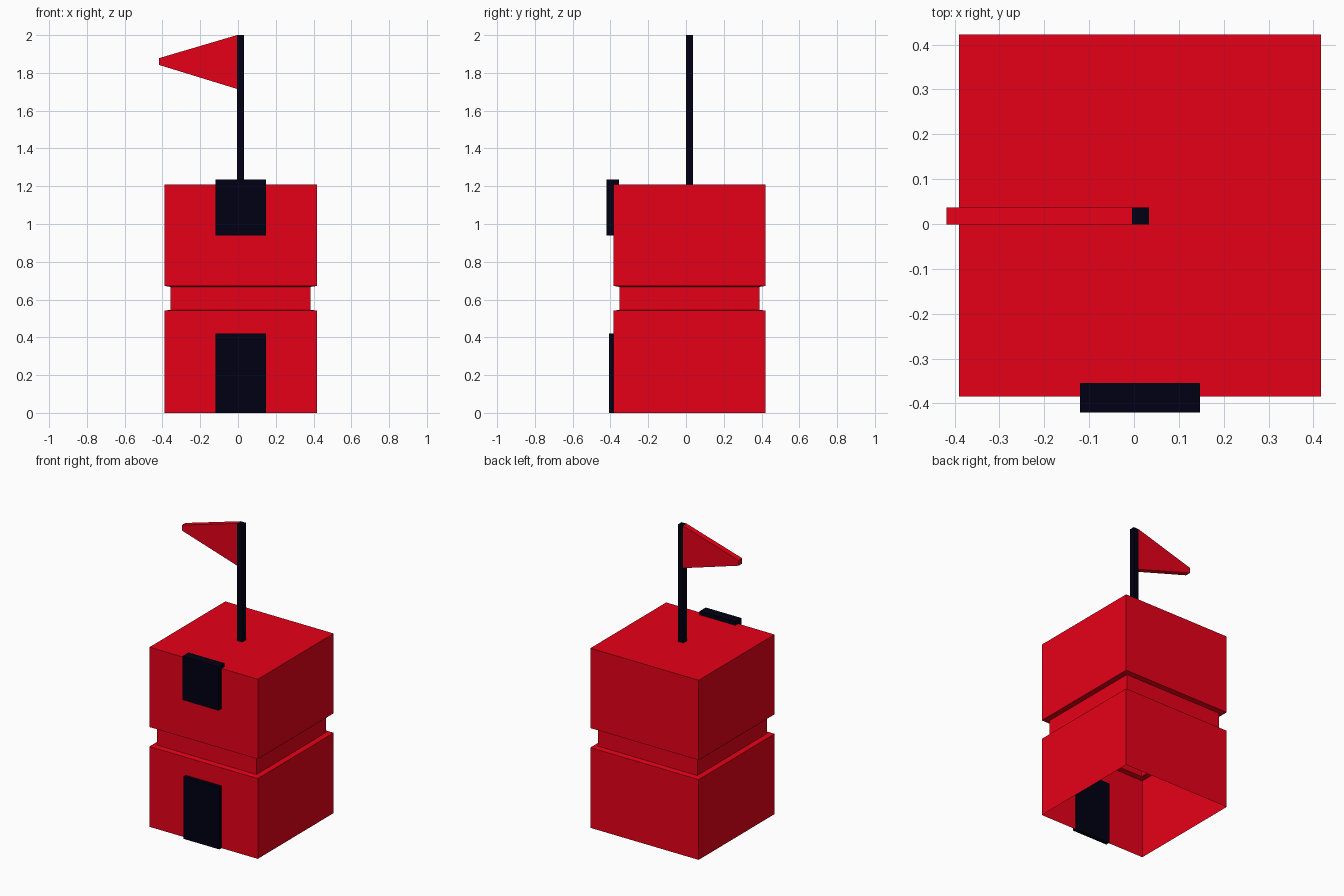
import bpy, bmesh

if "Cube" in bpy.data.objects:
    bpy.data.objects.remove(bpy.data.objects["Cube"])


def material(name, colour):
    m = bpy.data.materials.new(name)
    m.diffuse_color = (*colour, 1.0)
    m.use_nodes = True
    m.node_tree.nodes["Principled BSDF"].inputs["Base Color"].default_value = m.diffuse_color
    return m


RED = material("red", (0.8, 0.0, 0.009))
NAVY = material("dark navy", (0.0, 0.0, 0.0065))


def finish(name, bm, mat):
    me = bpy.data.meshes.new(name)
    bm.to_mesh(me)
    bm.free()
    me.materials.append(mat)
    ob = bpy.data.objects.new(name, me)
    bpy.context.collection.objects.link(ob)
    return ob


def prism(name, outline, y0, y1, mat):
    """Extrude an x-z outline from y0 to y1."""
    bm = bmesh.new()
    face = bm.faces.new([bm.verts.new((x, y0, z)) for x, z in outline])
    ext = bmesh.ops.extrude_face_region(bm, geom=[face], use_keep_orig=True)
    for v in ext["geom"]:
        if isinstance(v, bmesh.types.BMVert):
            v.co.y = y1
    bmesh.ops.recalc_face_normals(bm, faces=bm.faces)
    return finish(name, bm, mat)


def box(name, x0, x1, y0, y1, z0, z1, mat):
    return prism(name, [(x0, z0), (x1, z0), (x1, z1), (x0, z1)], y0, y1, mat)


# Tower: square shell with a recessed waist, open underneath
CX, CY = 0.0135, 0.0185
profile = [(0.4035, 0), (0.4035, 0.541), (0.37, 0.546), (0.37, 0.667),
           (0.4035, 0.672), (0.4035, 1.21)]
bm = bmesh.new()
rings = [[bm.verts.new((CX + sx * r, CY + sy * r, z))
          for sx, sy in ((-1, -1), (1, -1), (1, 1), (-1, 1))]
         for r, z in profile]
for low, high in zip(rings, rings[1:]):
    for i in range(4):
        j = (i + 1) % 4
        bm.faces.new((low[i], low[j], high[j], high[i]))
bm.faces.new(rings[-1])
finish("tower_shell", bm, RED)

# Door and window blocks pass through the front wall
box("door", -0.12, 0.147, -0.408, -0.378, 0, 0.42, NAVY)
box("window", -0.12, 0.147, -0.42, -0.355, 0.94, 1.235, NAVY)

# Flag pole and tapered pennant
box("flag_pole", -0.005, 0.033, -0.001, 0.037, 1.21, 2.0, NAVY)
prism("flag", [(-0.005, 1.715), (-0.005, 2.0), (-0.418, 1.878), (-0.418, 1.842)],
      -0.001, 0.037, RED)
